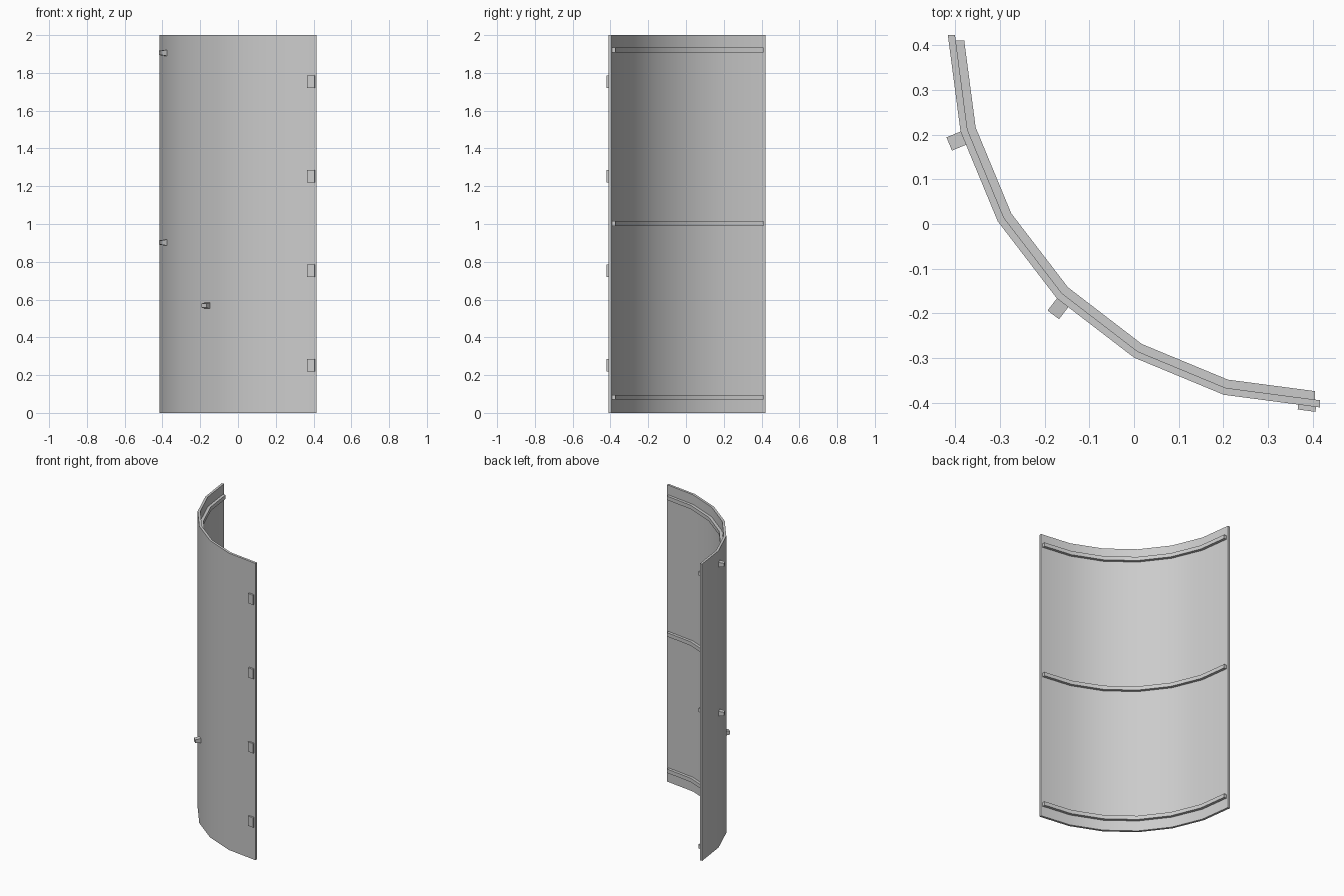
import bpy, bmesh, math
from mathutils import Vector

if "Cube" in bpy.data.objects:
    bpy.data.objects.remove(bpy.data.objects["Cube"])

CX, CY = 0.416, 0.422            # centre of the quarter-circle sweep
R_OUT, R_IN, R_RIB = 0.832, 0.816, 0.797
STEPS = 6

grey = bpy.data.materials.new("light grey")
grey.diffuse_color = (0.6, 0.6, 0.6, 1)
grey.use_nodes = True
grey.node_tree.nodes["Principled BSDF"].inputs["Base Color"].default_value = grey.diffuse_color


def finish(bm, name):
    bmesh.ops.recalc_face_normals(bm, faces=bm.faces)
    mesh = bpy.data.meshes.new(name)
    bm.to_mesh(mesh)
    bm.free()
    mesh.materials.append(grey)
    ob = bpy.data.objects.new(name, mesh)
    bpy.context.collection.objects.link(ob)
    bpy.ops.object.select_all(action='DESELECT')
    ob.select_set(True)
    bpy.context.view_layer.objects.active = ob
    bpy.ops.object.shade_smooth_by_angle(angle=math.radians(30))
    return ob


def arc(r, trim=0.0):
    """Six-sided quarter arc; trim shortens the end chords by a fraction."""
    pts = []
    for i in range(STEPS + 1):
        a = math.radians(90 * i / STEPS)
        pts.append(Vector((CX - r * math.cos(a), CY - r * math.sin(a), 0)))
    first, last = pts[0].lerp(pts[1], trim), pts[-1].lerp(pts[-2], trim)
    return [first] + pts[1:-1] + [last]


def curved_band(name, r0, r1, z0, z1, trim=0.0):
    bm = bmesh.new()
    rings = []
    for p, q in zip(arc(r0, trim), arc(r1, trim)):
        rings.append([bm.verts.new((v.x, v.y, z))
                      for v, z in ((p, z0), (q, z0), (q, z1), (p, z1))])
    for a, b in zip(rings, rings[1:]):
        for k in range(4):
            n = (k + 1) % 4
            bm.faces.new((a[k], a[n], b[n], b[k]))
    bm.faces.new(rings[0])
    bm.faces.new(rings[-1])
    return finish(bm, name)


def block_on_panel(name, seg, start, width, out, z, h_root, h_tip, sink=0.006):
    """Block standing on the outside of one flat panel, tapering in height."""
    pts = arc(R_OUT)
    along = (pts[seg + 1] - pts[seg]).normalized()
    normal = Vector((along.y, -along.x, 0))      # points away from the centre
    base = pts[seg] + along * start
    bm = bmesh.new()
    ends = []
    for d, h in ((-sink, h_root), (out, h_tip)):
        ends.append([bm.verts.new(base + along * s * width + normal * d
                                  + Vector((0, 0, z + k * h / 2)))
                     for s, k in ((0, -1), (1, -1), (1, 1), (0, 1))])
    bm.faces.new(ends[0])
    bm.faces.new(ends[1])
    for k in range(4):
        n = (k + 1) % 4
        bm.faces.new((ends[0][k], ends[0][n], ends[1][n], ends[1][k]))
    return finish(bm, name)


# Curved door shell
curved_band("door_shell", R_IN, R_OUT, 0, 2)

# Three stiffening ribs inside
for i, z in enumerate((0.083, 1.002, 1.922)):
    curved_band(f"inner_rib_{i + 1}", R_RIB, R_IN + 0.002,
                z - 0.013, z + 0.013, trim=0.055)

# Four hinge plates along the right edge
for i in range(4):
    block_on_panel(f"hinge_plate_{i + 1}", 5, 0.168, 0.040, 0.011,
                   0.253 + 0.5 * i, 0.066, 0.066)

# Tapered latch pegs: two near the left edge, one lower on the middle
for i, (seg, z) in enumerate(((1, 1.906), (1, 0.902), (3, 0.568))):
    block_on_panel(f"latch_peg_{i + 1}", seg, 0.0, 0.032, 0.034,
                   z, 0.034, 0.022)
